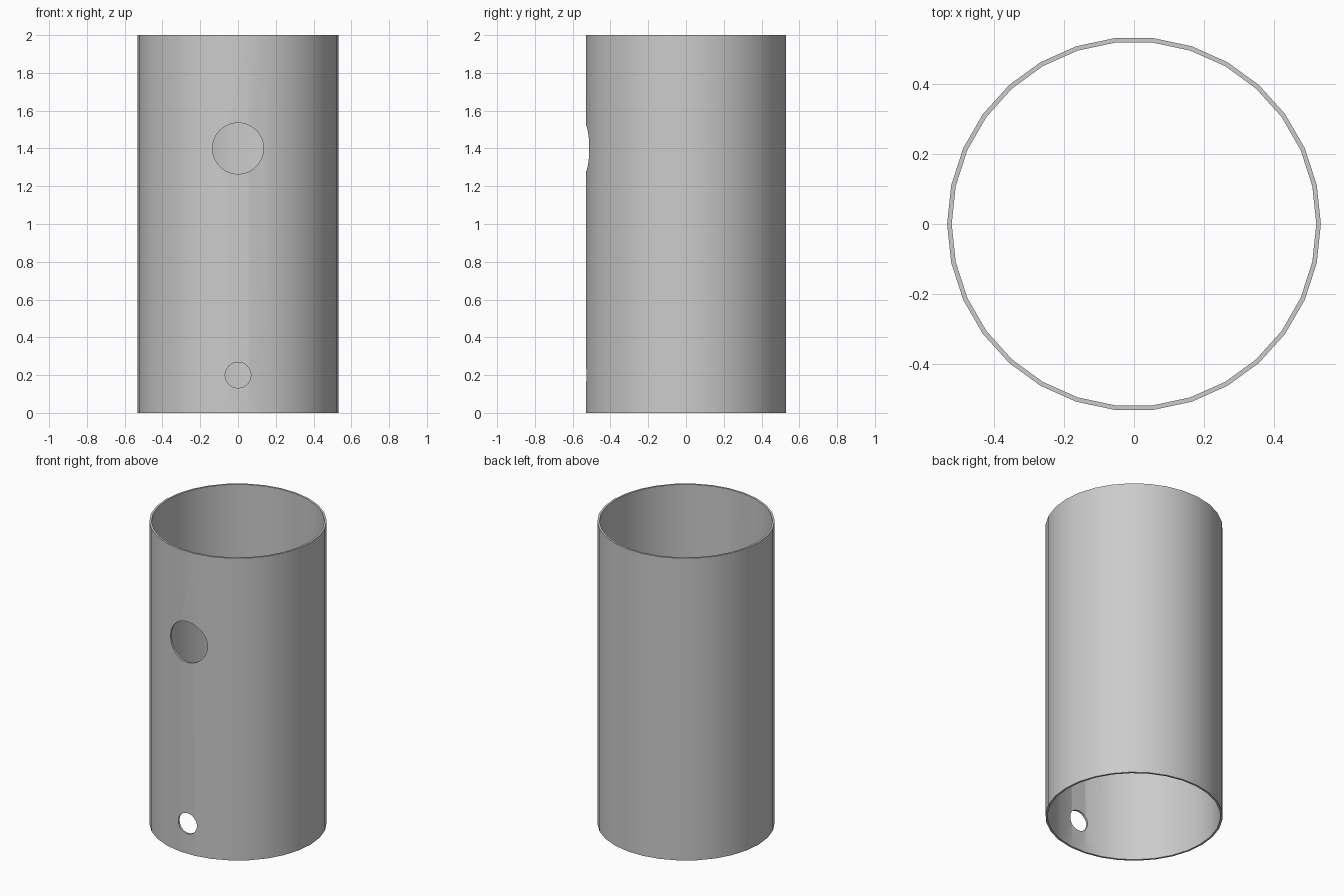
import bpy
import bmesh
import math

cube = bpy.data.objects.get("Cube")
if cube:
    bpy.data.objects.remove(cube, do_unlink=True)

OUTER, INNER, HEIGHT, SIDES = 0.532, 0.519, 2.0, 30


def make_material(name, color):
    mat = bpy.data.materials.new(name)
    mat.use_nodes = True
    mat.diffuse_color = color
    mat.node_tree.nodes["Principled BSDF"].inputs["Base Color"].default_value = color
    return mat


def add_object(name, bm):
    bmesh.ops.recalc_face_normals(bm, faces=bm.faces)
    mesh = bpy.data.meshes.new(name)
    bm.to_mesh(mesh)
    bm.free()
    obj = bpy.data.objects.new(name, mesh)
    bpy.context.collection.objects.link(obj)
    return obj


def ring(bm, radius, z):
    angles = [math.tau * i / SIDES for i in range(SIDES)]
    return [bm.verts.new((radius * math.cos(a), radius * math.sin(a), z)) for a in angles]


# Thin-walled open tube: loops run up the outside and down the inside
bm = bmesh.new()
loops = [ring(bm, r, z) for r, z in
         ((OUTER, 0), (OUTER, HEIGHT), (INNER, HEIGHT), (INNER, 0))]
for k, low in enumerate(loops):
    high = loops[(k + 1) % len(loops)]
    for i in range(SIDES):
        j = (i + 1) % SIDES
        bm.faces.new((low[i], low[j], high[j], high[i]))
tube = add_object("tube_wall", bm)
tube.data.materials.append(make_material("plain grey", (0.6, 0.6, 0.6, 1)))
bpy.context.view_layer.objects.active = tube
tube.select_set(True)

# Round holes through the front wall only
for name, z, radius in (("upper_hole", 1.4, 0.135), ("lower_hole", 0.2, 0.068)):
    bm = bmesh.new()
    bmesh.ops.create_cone(bm, cap_ends=True, segments=48, radius1=radius,
                          radius2=radius, depth=0.4)
    cutter = add_object(name + "_cutter", bm)
    cutter.location = (0, -OUTER, z)
    cutter.rotation_euler.x = math.pi / 2
    cutter.hide_render = True
    mod = tube.modifiers.new(name, "BOOLEAN")
    mod.operation = "DIFFERENCE"
    mod.solver = "EXACT"
    mod.object = cutter
    bpy.context.view_layer.update()
    bpy.ops.object.modifier_apply(modifier=name)
    bpy.data.objects.remove(cutter, do_unlink=True)

# Rounded wall with crisp rims
bpy.ops.object.shade_smooth_by_angle(angle=math.radians(30))
